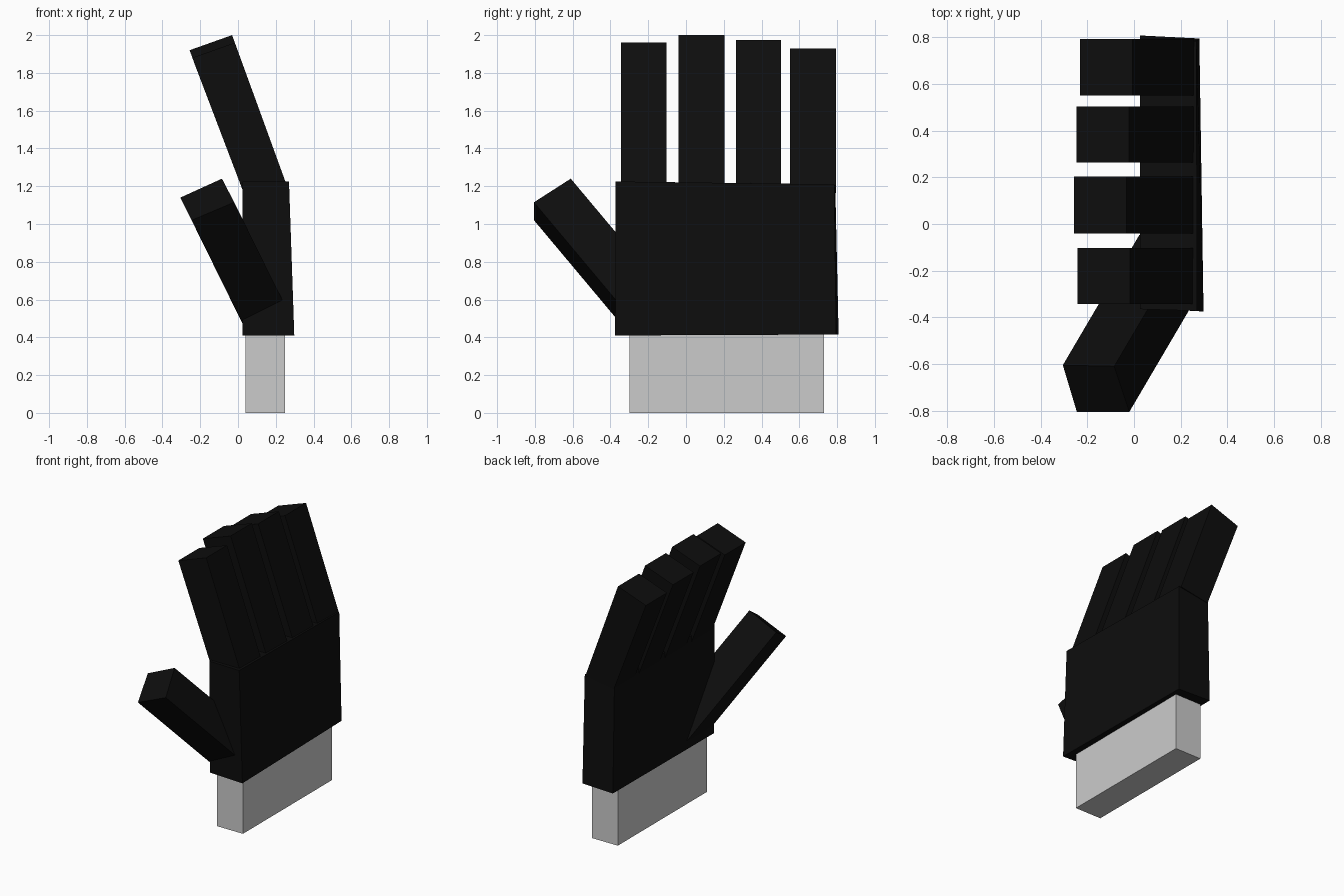
import bpy, bmesh
from mathutils import Vector

if "Cube" in bpy.data.objects:
    bpy.data.objects.remove(bpy.data.objects["Cube"])

black = bpy.data.materials.new("black_glove")
black.diffuse_color = (0.004, 0.004, 0.004, 1)
black.use_nodes = True
black.node_tree.nodes["Principled BSDF"].inputs["Base Color"].default_value = black.diffuse_color


def block(name, base, top, mat=None):
    """Six-sided block lofted between two four-cornered rings."""
    bm = bmesh.new()
    a = [bm.verts.new(p) for p in base]
    b = [bm.verts.new(p) for p in top]
    bm.faces.new(a)
    bm.faces.new(b)
    for i in range(4):
        j = (i + 1) % 4
        bm.faces.new((a[i], a[j], b[j], b[i]))
    bmesh.ops.recalc_face_normals(bm, faces=bm.faces)
    me = bpy.data.meshes.new(name)
    bm.to_mesh(me)
    bm.free()
    ob = bpy.data.objects.new(name, me)
    bpy.context.collection.objects.link(ob)
    if mat:
        me.materials.append(mat)
    return ob


def rect(x0, x1, y0, y1, z):
    return [(x0, y0, z), (x1, y0, z), (x1, y1, z), (x0, y1, z)]


# Wrist stub
block("wrist", rect(0.04, 0.25, -0.30, 0.73, 0), rect(0.04, 0.25, -0.30, 0.73, 0.44))

# Palm, slightly thinner toward the fingers
block("palm",
      [(0.025, -0.36, 0.41), (0.298, -0.375, 0.41), (0.28, 0.795, 0.415), (0.025, 0.808, 0.415)],
      [(0.025, -0.365, 1.225), (0.27, -0.372, 1.225), (0.268, 0.785, 1.21), (0.025, 0.79, 1.21)],
      black)

# Four fingers leaning toward -x by about 20 degrees
lean = Vector((-0.342, 0, 0.94))
fingers = [("index", -0.343, -0.102, 1.96), ("middle", -0.04, 0.204, 2.0),
           ("ring", 0.264, 0.504, 1.975), ("little", 0.55, 0.793, 1.93)]
for name, y0, y1, z in fingers:
    back, front = Vector((0.03, 0, 1.165)), Vector((0.258, 0, 1.205))
    d = lean * ((z - front.z) / lean.z)
    tip_front = front + d
    tip_back = tip_front + Vector((-0.225, 0, -0.08))
    ring = lambda p, q: [(p.x, y0, p.z), (q.x, y0, q.z), (q.x, y1, q.z), (p.x, y1, p.z)]
    block(name + "_finger", ring(back, front), ring(tip_back, tip_front), black)

# Thumb, slanting out of the palm side
tip = [Vector(p) for p in ((-0.305, -0.605, 1.14), (-0.085, -0.61, 1.24),
                           (-0.02, -0.805, 1.115), (-0.245, -0.805, 1.02))]
into_palm = Vector((0.335, 0.57, -0.68))
root = [p + into_palm * t for p, t in zip(tip, (0.98, 0.96, 0.84, 0.84))]
block("thumb", root, tip, black)
